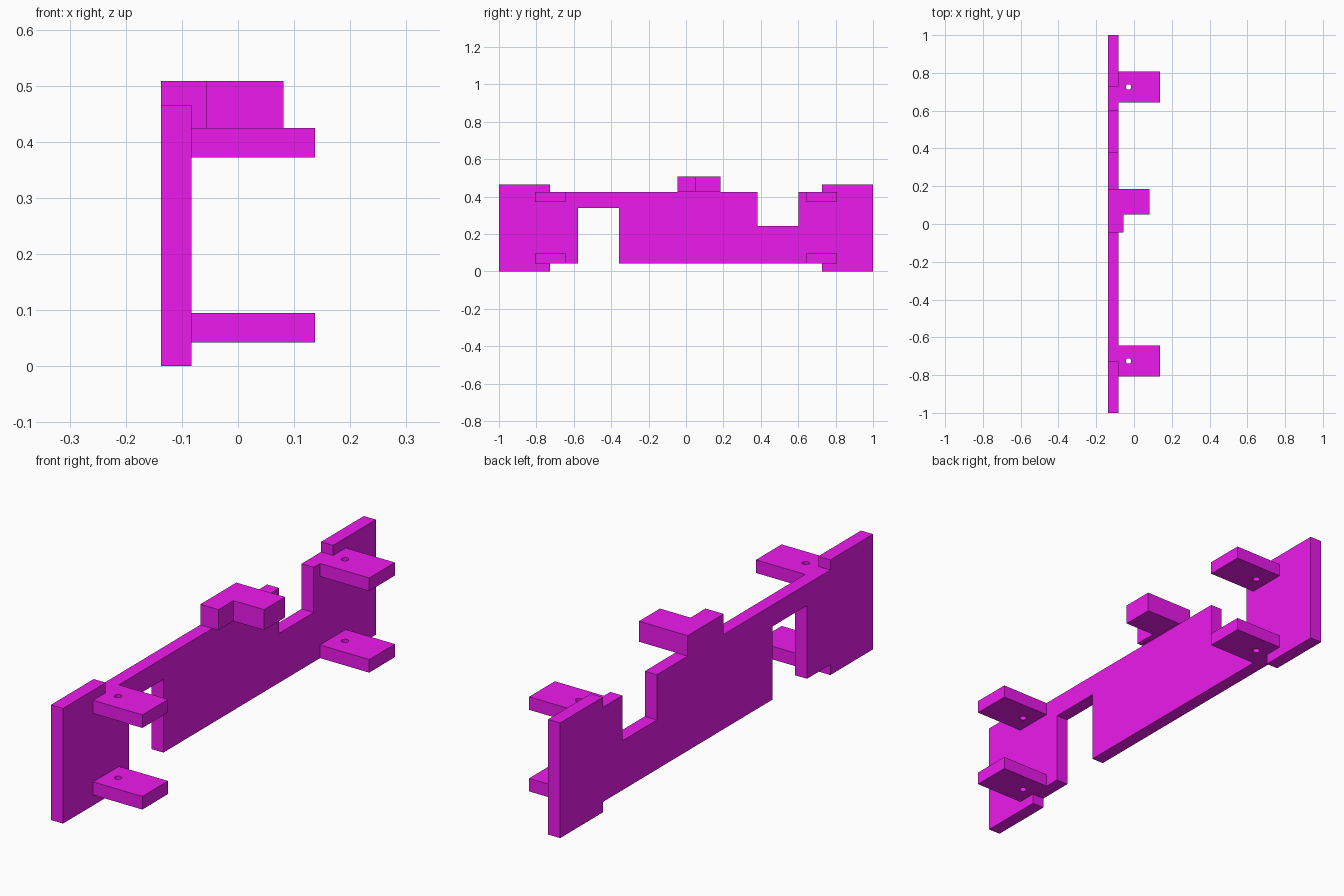
import bpy, bmesh
from mathutils import Vector

if "Cube" in bpy.data.objects:
    bpy.data.objects.remove(bpy.data.objects["Cube"])

magenta = bpy.data.materials.new("magenta")
magenta.diffuse_color = (0.85, 0.01, 0.85, 1)
magenta.use_nodes = True
magenta.node_tree.nodes["Principled BSDF"].inputs["Base Color"].default_value = magenta.diffuse_color

X_BACK, X_FACE, X_TIP = -0.137, -0.083, 0.137


def prism(name, outline, direction):
    """Extrude a closed planar outline along a direction."""
    bm = bmesh.new()
    face = bm.faces.new([bm.verts.new(p) for p in outline])
    new = bmesh.ops.extrude_face_region(bm, geom=[face], use_keep_orig=True)["geom"]
    bmesh.ops.translate(bm, vec=Vector(direction),
                        verts=[v for v in new if isinstance(v, bmesh.types.BMVert)])
    bmesh.ops.recalc_face_normals(bm, faces=bm.faces)
    mesh = bpy.data.meshes.new(name)
    bm.to_mesh(mesh)
    bm.free()
    mesh.materials.append(magenta)
    obj = bpy.data.objects.new(name, mesh)
    bpy.context.collection.objects.link(obj)
    return obj


# Long back plate with raised ends and two notches, as a (y, z) outline
plate = [(-1, 0), (-0.727, 0), (-0.727, 0.042), (-0.578, 0.042), (-0.578, 0.338),
         (-0.358, 0.338), (-0.358, 0.042), (0.727, 0.042), (0.727, 0), (1, 0),
         (1, 0.466), (0.727, 0.466), (0.727, 0.425), (0.602, 0.425), (0.602, 0.242),
         (0.382, 0.242), (0.382, 0.425), (-0.727, 0.425), (-0.727, 0.466), (-1, 0.466)]
prism("back_plate", [(X_BACK, y, z) for y, z in plate], (X_FACE - X_BACK, 0, 0))

# L-shaped block on the top edge, as an (x, y) outline
block = [(X_BACK, -0.045), (-0.056, -0.045), (-0.056, 0.051),
         (0.081, 0.051), (0.081, 0.185), (X_BACK, 0.185)]
prism("top_block", [(x, y, 0.425) for x, y in block], (0, 0, 0.083))

# Cutter for the screw holes
bpy.ops.mesh.primitive_cylinder_add(vertices=24, radius=0.014, depth=1,
                                    location=(-0.029, 0.725, 0.25))
cutter = bpy.context.object
cutter.name = "hole_cutter"
cutter.hide_render = True
cutter.hide_set(True)

# Drilled mounting tabs, upper and lower, mirrored to both ends
for name, z in (("lower_tabs", 0.042), ("upper_tabs", 0.372)):
    tab = [(X_FACE, 0.643), (X_TIP, 0.643), (X_TIP, 0.807), (X_FACE, 0.807)]
    obj = prism(name, [(x, y, z) for x, y in tab], (0, 0, 0.053))
    hole = obj.modifiers.new("hole", 'BOOLEAN')
    hole.operation = 'DIFFERENCE'
    hole.solver = 'EXACT'
    hole.object = cutter
    mirror = obj.modifiers.new("mirror", 'MIRROR')
    mirror.use_axis = (False, True, False)
